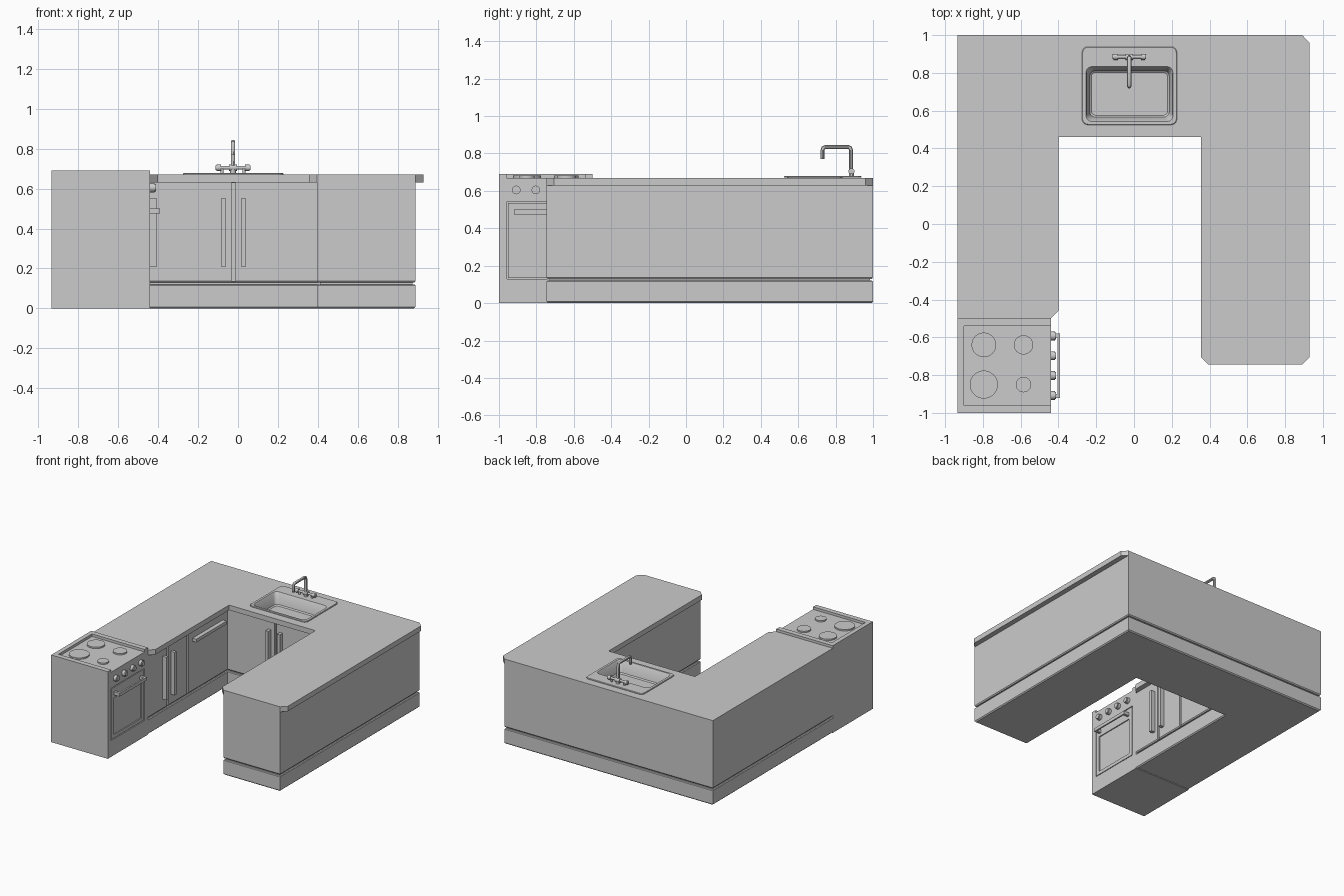
import bpy, bmesh
from math import pi, cos, sin, radians
from mathutils import Matrix

if "Cube" in bpy.data.objects:
    bpy.data.objects.remove(bpy.data.objects["Cube"])


def finish(name, bm):
    bmesh.ops.recalc_face_normals(bm, faces=bm.faces)
    me = bpy.data.meshes.new(name)
    bm.to_mesh(me)
    bm.free()
    ob = bpy.data.objects.new(name, me)
    bpy.context.collection.objects.link(ob)
    return ob


def loft(name, rings):
    """Skin a stack of equal-length rings and cap both ends."""
    bm = bmesh.new()
    vs = [[bm.verts.new(p) for p in r] for r in rings]
    n = len(rings[0])
    for a, b in zip(vs, vs[1:]):
        for i in range(n):
            j = (i + 1) % n
            bm.faces.new((a[i], a[j], b[j], b[i]))
    bm.faces.new(vs[0])
    bm.faces.new(vs[-1])
    return finish(name, bm)


def prism(name, pts, z0, z1):
    return loft(name, [[(x, y, z) for x, y in pts] for z in (z0, z1)])


def box(name, x0, x1, y0, y1, z0, z1):
    return prism(name, [(x0, y0), (x1, y0), (x1, y1), (x0, y1)], z0, z1)


def cyl(name, loc, r, h, axis='Z', seg=32):
    bm = bmesh.new()
    rot = Matrix.Rotation(pi / 2, 4, 'Y') if axis == 'X' else Matrix()
    bmesh.ops.create_cone(bm, cap_ends=True, segments=seg, radius1=r, radius2=r,
                          depth=h, matrix=Matrix.Translation(loc) @ rot)
    return smooth(finish(name, bm))


def smooth(ob):
    bpy.ops.object.select_all(action='DESELECT')
    ob.select_set(True)
    bpy.context.view_layer.objects.active = ob
    bpy.ops.object.shade_smooth_by_angle(angle=radians(35))
    return ob


def cut(ob, *dims):
    c = box(ob.name + "_cutter", *dims)
    c.hide_render = True
    c.display_type = 'WIRE'
    m = ob.modifiers.new("cut", 'BOOLEAN')
    m.operation = 'DIFFERENCE'
    m.solver = 'EXACT'
    m.object = c


def round_rect(x0, x1, y0, y1, r, z, n=5):
    pts = []
    for k, (cx, cy) in enumerate([(x1 - r, y1 - r), (x0 + r, y1 - r),
                                  (x0 + r, y0 + r), (x1 - r, y0 + r)]):
        for i in range(n + 1):
            a = pi / 2 * (k + i / n)
            pts.append((cx + r * cos(a), cy + r * sin(a), z))
    return pts


# U-shaped cabinets with plinth and shadow groove: (x, y, inward x, inward y)
U = [(-.935, 1, 1, -1), (-.935, -.5, 1, 1), (-.44, -.5, -1, 1), (-.44, .5, -1, 1),
     (.395, .5, 1, 1), (.395, -.745, 1, 1), (.89, -.745, -1, 1), (.89, 1, -1, -1)]
levels = [(0, .008), (.008, 0), (.115, 0), (.12, .005), (.12, .015),
          (.13, .015), (.13, .006), (.138, 0), (.63, 0)]
cabinets = loft("cabinets", [[(x + i * sx, y + i * sy, z) for x, y, sx, sy in U]
                             for z, i in levels])
HOLE = (-.262, .214, .536, .84)
MID = -.0225
cut(cabinets, *HOLE, .55, .7)
# gaps between doors
cut(cabinets, MID - .009, MID + .009, .48, .52, .134, .629)
for y in (-.25, 0):
    cut(cabinets, -.455, -.42, y - .007, y + .007, .134, .629)

# worktop with clipped corners
c = .04
worktop = prism("worktop", [
    (-.935, 1), (-.935, -.5), (-.44, -.5), (-.40, -.46), (-.40, .46), (.355, .46),
    (.355, -.745 + c), (.355 + c, -.745), (.93 - c, -.745), (.93, -.745 + c),
    (.93, 1 - c), (.93 - c, 1)], .63, .67)
cut(worktop, *HOLE, .55, .7)

# door handles
for s in (-1, 1):
    x, y = MID + s * .051, -.25 + s * .051
    box("sink_door_handle", x - .0125, x + .0125, .465, .5, .21, .55)
    box("side_door_handle", -.44, -.407, y - .0125, y + .0125, .21, .55)
box("dishwasher_handle", -.44, -.407, .06, .44, .525, .55)

# sink: rim, tapered bowl, outer shell
smooth(loft("sink", [
    round_rect(-.25, .202, .548, .828, .03, .56),
    round_rect(-.258, .21, .54, .836, .03, .671),
    round_rect(-.275, .227, .525, .938, .03, .671),
    round_rect(-.275, .227, .525, .938, .03, .676),
    round_rect(-.272, .224, .528, .935, .028, .679),
    round_rect(-.254, .206, .543, .833, .03, .679),
    round_rect(-.25, .202, .547, .829, .03, .674),
    round_rect(-.235, .187, .566, .812, .03, .59),
    round_rect(-.226, .178, .575, .803, .025, .582)]))
cyl("drain", (-.025, .69, .583), .03, .006)

# tap: bent spout, cross bar and knobs
cu = bpy.data.curves.new("spout", 'CURVE')
cu.dimensions = '3D'
cu.bevel_depth = .011
cu.bevel_resolution = 3
cu.use_fill_caps = True
path = [(.883, .70), (.883, .815), (.879, .829), (.868, .834),
        (.744, .834), (.733, .829), (.729, .815), (.729, .77)]
sp = cu.splines.new('POLY')
sp.points.add(len(path) - 1)
for p, (y, z) in zip(sp.points, path):
    p.co = (-.025, y, z, 1)
spout = bpy.data.objects.new("spout", cu)
bpy.context.collection.objects.link(spout)
bpy.ops.object.select_all(action='DESELECT')
spout.select_set(True)
bpy.context.view_layer.objects.active = spout
bpy.ops.object.convert(target='MESH')
smooth(spout)
cyl("tap_bar", (-.025, .885, .705), .009, .16, 'X', 16)
cyl("tap_body", (-.025, .885, .705), .016, .04, 'X', 20)
cyl("tap_foot", (-.025, .885, .688), .014, .022, seg=20)
for s in (-1, 1):
    cyl("tap_knob", (-.025 + s * .072, .885, .705), .016, .022, 'X', 20)
    cyl("tap_knob_cap", (-.025 + s * .084, .885, .705), .012, .008, 'X', 20)
    cyl("tap_leg", (-.025 + s * .055, .885, .69), .008, .025, seg=16)

# stove body with raised rim on three sides
stove = box("stove", -.935, -.44, -1, -.5, 0, .67)
prism("stove_rim", [(-.44, -1), (-.44, -.96), (-.90, -.96), (-.90, -.54),
                    (-.44, -.54), (-.44, -.5), (-.935, -.5), (-.935, -1)], .67, .69)
for x, y, r in [(-.795, -.64, .065), (-.585, -.64, .051),
                (-.795, -.85, .074), (-.585, -.85, .041)]:
    cyl("burner", (x, y, .675), r, .012, seg=40)

# oven door set in a groove, with window recess
cut(stove, -.46, -.42, -.957, -.543, .128, .542)
door = box("oven_door", -.461, -.441, -.951, -.549, .134, .536)
cut(door, -.449, -.42, -.92, -.58, .16, .45)

# oven handle and control knobs
box("oven_handle", -.404, -.392, -.92, -.58, .475, .50)
for y in (-.91, -.59):
    box("oven_handle_post", -.445, -.398, y - .01, y + .01, .475, .50)
for i in range(4):
    y = -.75 + (i - 1.5) * .105
    cyl("control_knob", (-.43, y, .605), .023, .024, 'X', 24)
    cyl("control_knob_face", (-.417, y, .605), .018, .01, 'X', 24)
